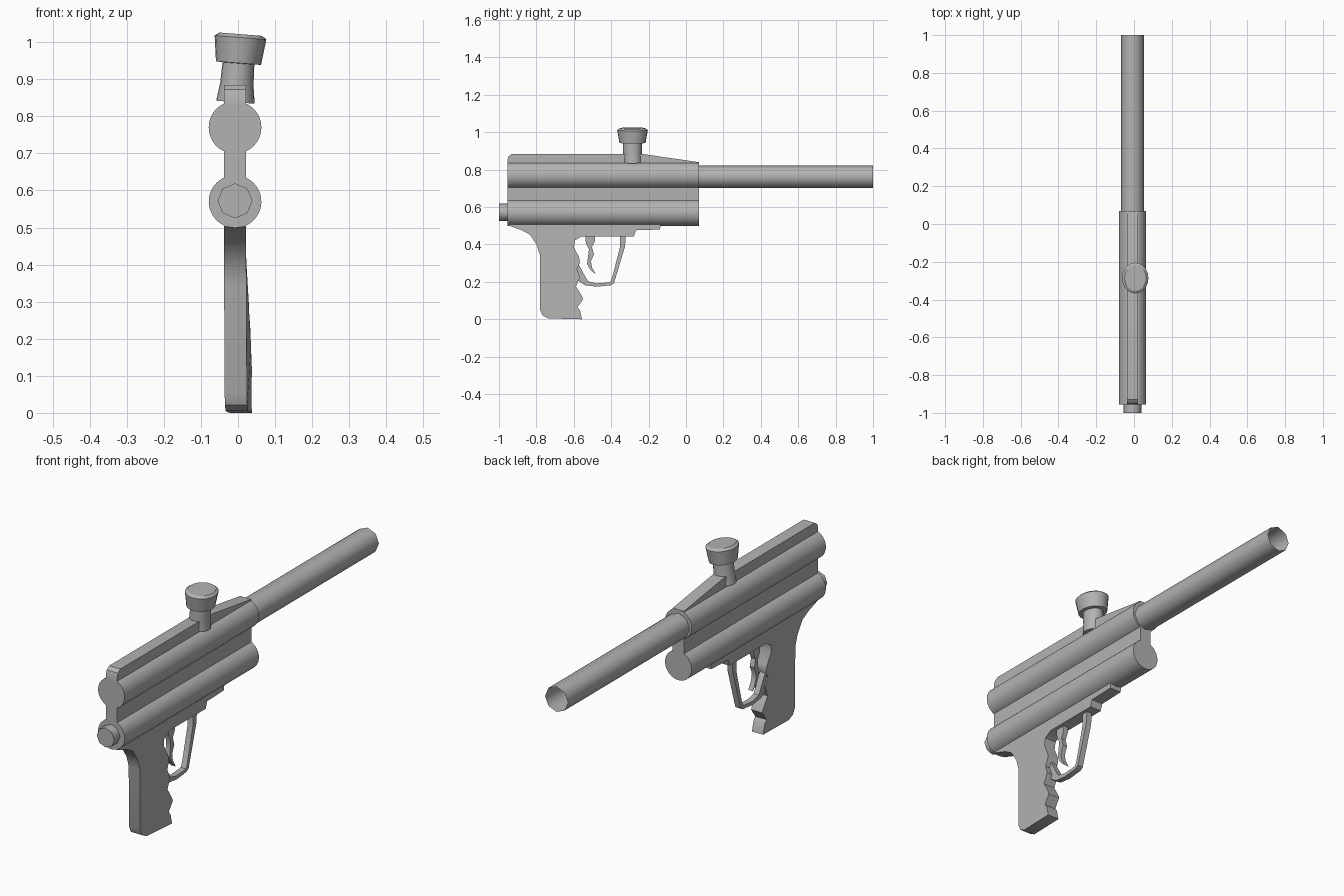
import bpy, bmesh, math
from mathutils import Matrix

if "Cube" in bpy.data.objects:
    bpy.data.objects.remove(bpy.data.objects["Cube"])

CX = -0.008          # centre plane of the gun
grey = bpy.data.materials.new("plain grey")
grey.diffuse_color = (0.45, 0.45, 0.45, 1)
grey.use_nodes = True
grey.node_tree.nodes["Principled BSDF"].inputs["Base Color"].default_value = grey.diffuse_color


def finish(name, bm, angle=35):
    bmesh.ops.recalc_face_normals(bm, faces=bm.faces)
    me = bpy.data.meshes.new(name)
    bm.to_mesh(me)
    bm.free()
    ob = bpy.data.objects.new(name, me)
    bpy.context.collection.objects.link(ob)
    me.materials.append(grey)
    bpy.ops.object.select_all(action='DESELECT')
    ob.select_set(True)
    bpy.context.view_layer.objects.active = ob
    bpy.ops.object.shade_smooth_by_angle(angle=math.radians(angle))
    return ob


def prism(name, pts, to3d, lo, hi, warp=None):
    """Extrude a closed 2D outline between lo and hi."""
    bm = bmesh.new()
    a = [bm.verts.new(to3d(p, lo)) for p in pts]
    b = [bm.verts.new(to3d(p, hi)) for p in pts]
    bm.faces.new(a)
    bm.faces.new(b[::-1])
    for i in range(len(pts)):
        j = (i + 1) % len(pts)
        bm.faces.new((a[i], b[i], b[j], a[j]))
    if warp:
        for v in bm.verts:
            v.co.x += warp(v.co)
    return finish(name, bm)


def side(p, x):      # outline in y, z extruded along x
    return (CX + x, p[0], p[1])


def end(p, y):       # outline in x, z extruded along y
    return (CX + p[0], y, p[1])


def tube(name, r, n, y0, y1, z, caps):
    bm = bmesh.new()
    m = Matrix.Translation((CX, (y0 + y1) / 2, z)) @ Matrix.Rotation(math.pi / 2, 4, 'X')
    bmesh.ops.create_cone(bm, cap_ends=caps, segments=n, radius1=r, radius2=r,
                          depth=y1 - y0, matrix=m)
    return finish(name, bm, 50)


# Body: two round tubes joined by a narrow web
R, W = 0.071, 0.03
k = math.asin(W / R)


def arc(z, a0, a1, n=16):
    return [(R * math.cos(a0 + (a1 - a0) * i / n), z + R * math.sin(a0 + (a1 - a0) * i / n))
            for i in range(n + 1)]


h = math.pi / 2
right = arc(0.57, -h, h - k) + arc(0.77, -h + k, h - k)
left = [(-x, z) for x, z in reversed(right[1:])]
prism("body", right + left, end, -0.955, 0.07)

# Sloping top rail
prism("top_rail", [(-0.955, 0.82), (-0.955, 0.85), (-0.948, 0.872), (-0.93, 0.885),
                   (-0.24, 0.885), (0.07, 0.84), (0.07, 0.82)], side, -W, W)

# Open barrel and rear plug
tube("barrel", 0.061, 8, 0.07, 1.0, 0.762, False)
tube("rear_plug", 0.047, 8, -1.0, -0.95, 0.572, True)

# Grip with finger grooves, its front edge leaning slightly sideways
grip = [(-.955, .52), (-.955, .503), (-.877, .476), (-.834, .452), (-.797, .396), (-.781, .342),
        (-.781, .053), (-.767, .021), (-.738, .005), (-.556, 0), (-.567, .048), (-.58, .064),
        (-.551, .107), (-.556, .123), (-.588, .176), (-.567, .225), (-.583, .267), (-.567, .305),
        (-.572, .332), (-.599, .385), (-.594, .422), (-.556, .444), (-.278, .444),
        (-.267, .476), (-.139, .48), (-.134, .52)]


def lean(co):
    t = max(0, min(1, (0.42 - co.z) / 0.25))
    return t * (0.002 + 0.013 * (co.y + 0.78) / 0.22)


prism("grip", grip, side, -W, W, lean)

# Trigger
trigger = [(-.54, .46), (-.535, .406), (-.519, .374), (-.524, .332), (-.529, .299), (-.513, .267),
           (-.481, .238), (-.503, .278), (-.508, .31), (-.492, .348), (-.503, .385),
           (-.487, .417), (-.487, .46)]
prism("trigger", trigger, side, -0.012, 0.012)

# Trigger guard
guard = [(-.321, .46), (-.326, .39), (-.385, .193), (-.401, .182), (-.476, .174), (-.54, .182),
         (-.59, .215), (-.59, .305), (-.578, .302), (-.551, .251), (-.524, .203), (-.476, .192),
         (-.406, .198), (-.396, .219), (-.353, .385), (-.353, .46)]
prism("trigger_guard", guard, side, -0.014, 0.014)

# Feed neck and cap: a lathed shape, squashed in x and tilted
rings = [(0.0, 0.052, 0.051), (0.05, 0.045, 0.05), (0.105, 0.043, 0.05), (0.106, 0.061, 0.07),
         (0.175, 0.07, 0.082), (0.184, 0.058, 0.068)]
bm = bmesh.new()
N = 20
loops = [[bm.verts.new((rx * math.cos(2 * math.pi * i / N), ry * math.sin(2 * math.pi * i / N), z))
          for i in range(N)] for z, rx, ry in rings]
for lo, up in zip(loops, loops[1:]):
    for i in range(N):
        j = (i + 1) % N
        bm.faces.new((lo[i], lo[j], up[j], up[i]))
bm.faces.new(loops[0])
bm.faces.new(loops[-1])
bm.transform(Matrix.Translation((-0.007, -0.286, 0.838)) @ Matrix.Rotation(math.radians(4.5), 4, 'Y'))
finish("feed_neck", bm, 30)
